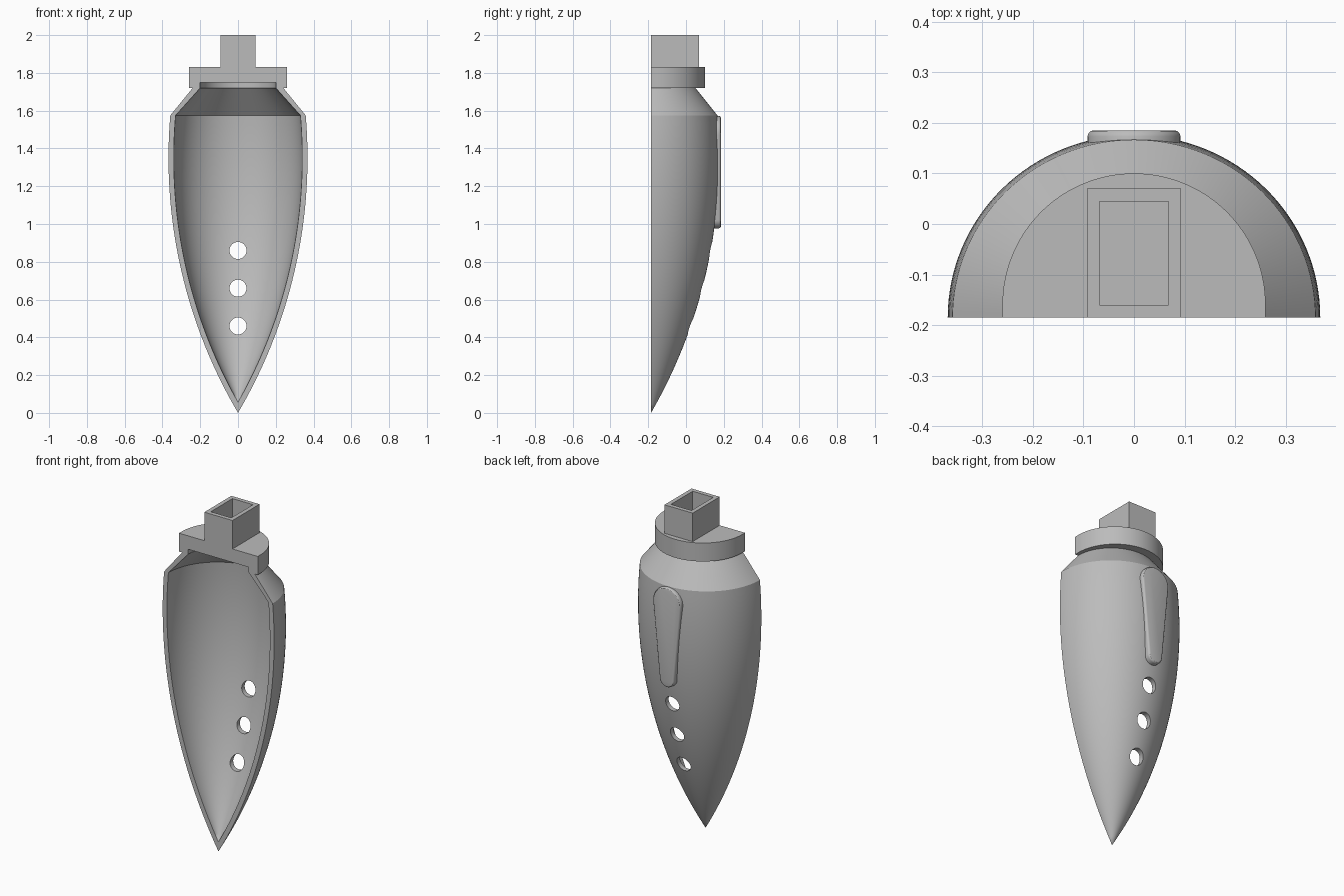
import bpy, bmesh, math
from mathutils import Matrix, Vector

cube = bpy.data.objects.get("Cube")
if cube:
    bpy.data.objects.remove(cube, do_unlink=True)

FRONT = -0.185            # flat front plane, also the axis of revolution
BODY_R, BODY_Z = 0.368, 1.35
ARC_R = (BODY_Z ** 2 + BODY_R ** 2) / (2 * BODY_R)
WALL, SQUASH = 0.028, 0.98
SHOULDER, NECK = 1.575, 1.72

grey = bpy.data.materials.new("plain grey")
grey.use_nodes = True
grey.diffuse_color = (0.5, 0.5, 0.5, 1)
grey.node_tree.nodes["Principled BSDF"].inputs["Base Color"].default_value = (0.5, 0.5, 0.5, 1)


def make(name, bm):
    bmesh.ops.recalc_face_normals(bm, faces=bm.faces)
    mesh = bpy.data.meshes.new(name)
    bm.to_mesh(mesh)
    bm.free()
    mesh.materials.append(grey)
    ob = bpy.data.objects.new(name, mesh)
    bpy.context.collection.objects.link(ob)
    return ob


def smooth(ob):
    bpy.ops.object.select_all(action='DESELECT')
    ob.select_set(True)
    bpy.context.view_layer.objects.active = ob
    bpy.ops.object.shade_smooth_by_angle(angle=math.radians(30))


def half_turn(name, profile, squash=1.0, straight=0.0, steps=64):
    """Sweep a closed (r, z) profile half a turn, with flat front ends."""
    rows = [(math.pi * i / steps, straight) for i in range(steps + 1)]
    if straight:
        rows = [(0, 0)] + rows + [(math.pi, 0)]
    bm = bmesh.new()
    grid = [[bm.verts.new((r * math.cos(a), FRONT + s + r * math.sin(a) * squash, z))
             for r, z in profile] for a, s in rows]
    for p, q in zip(grid, grid[1:]):
        for k in range(len(profile) - 1):
            bm.faces.new((p[k], p[k + 1], q[k + 1], q[k]))
    bm.faces.new(grid[0])
    bm.faces.new(grid[-1])
    bmesh.ops.remove_doubles(bm, verts=bm.verts, dist=1e-5)
    return make(name, bm)


def ogive(z, inset=0.0):
    """Radius of the pointed body at a height."""
    return math.sqrt((ARC_R - inset) ** 2 - (z - BODY_Z) ** 2) - (ARC_R - BODY_R)


# Hollow pointed half shell with a sloping shoulder
N = 36
tip = BODY_Z - math.sqrt((ARC_R - WALL) ** 2 - (ARC_R - BODY_R) ** 2)
outer = [(max(0, ogive(SHOULDER * i / N)), SHOULDER * i / N) for i in range(N + 1)]
inner_z = [tip + (SHOULDER - tip) * i / N for i in range(N, -1, -1)]
inner = [(max(0, ogive(z, WALL)), z) for z in inner_z]
outer[0], inner[-1] = (0, 0), (0, tip)
shell = half_turn("half_shell", outer + [(0.24, NECK), (0.2, NECK)] + inner, SQUASH)

# Three round holes through the back wall
bm = bmesh.new()
for z in (0.46, 0.66, 0.86):
    bmesh.ops.create_cone(bm, cap_ends=True, segments=32, radius1=0.045, radius2=0.045, depth=0.6,
                          matrix=Matrix.Translation((0, 0.15, z)) @ Matrix.Rotation(math.pi / 2, 4, 'X'))
cutter = make("hole_cutter", bm)
cutter.hide_render = True
mod = shell.modifiers.new("holes", 'BOOLEAN')
mod.operation, mod.solver, mod.object = 'DIFFERENCE', 'EXACT', cutter
bpy.context.view_layer.objects.active = shell
bpy.ops.object.modifier_apply(modifier=mod.name)
bpy.data.objects.remove(cutter, do_unlink=True)
smooth(shell)

# Solid collar with a shallow recess below
smooth(half_turn("collar", [(0, 1.75), (0.2, 1.75), (0.2, NECK), (0.26, NECK), (0.26, 1.83), (0, 1.83)],
                 straight=0.025))

# Rectangular socket on top
bm = bmesh.new()
bmesh.ops.create_cube(bm, size=1, matrix=Matrix.Translation((0, FRONT + 0.1275, 1.915))
                      @ Matrix.Diagonal((0.186, 0.255, 0.17, 1)))
top = max(bm.faces, key=lambda f: f.calc_center_median().z)
bmesh.ops.inset_region(bm, faces=[top], thickness=0.0355)
bottom = bmesh.ops.extrude_face_region(bm, geom=[top])["geom"]
bmesh.ops.translate(bm, vec=(0, 0, -0.165), verts=[v for v in bottom if isinstance(v, bmesh.types.BMVert)])
if top.is_valid:
    bmesh.ops.delete(bm, geom=[top], context='FACES_ONLY')
make("top_socket", bm)

# Tapered, rounded clip plate on the back
TOP_Z, TOP_R, LOW_Z, LOW_R = 1.48, 0.092, 1.025, 0.048
lean = math.asin((TOP_R - LOW_R) / (TOP_Z - LOW_Z))


def outline(shrink):
    pts = []
    for cz, r, start, end in ((TOP_Z, TOP_R, -lean, math.pi + lean),
                              (LOW_Z, LOW_R, math.pi + lean, 2 * math.pi - lean)):
        for i in range(21):
            a = start + (end - start) * i / 20
            pts.append(((r - shrink) * math.cos(a), cz + (r - shrink) * math.sin(a)))
    return pts


bm = bmesh.new()
base = []
for x, z in outline(0):
    r = ogive(min(z, SHOULDER)) - 0.012
    base.append(bm.verts.new((x, FRONT + SQUASH * math.sqrt(r * r - x * x), z)))
rings = [base]
for k in range(4):
    a = math.pi / 6 * k
    rings.append([bm.verts.new((x, 0.173 + 0.012 * math.sin(a), z))
                  for x, z in outline(0.012 * (1 - math.cos(a)))])
for p, q in zip(rings, rings[1:]):
    for i in range(len(p)):
        j = (i + 1) % len(p)
        bm.faces.new((p[i], p[j], q[j], q[i]))
bm.faces.new(rings[-1])
smooth(make("back_clip", bm))
